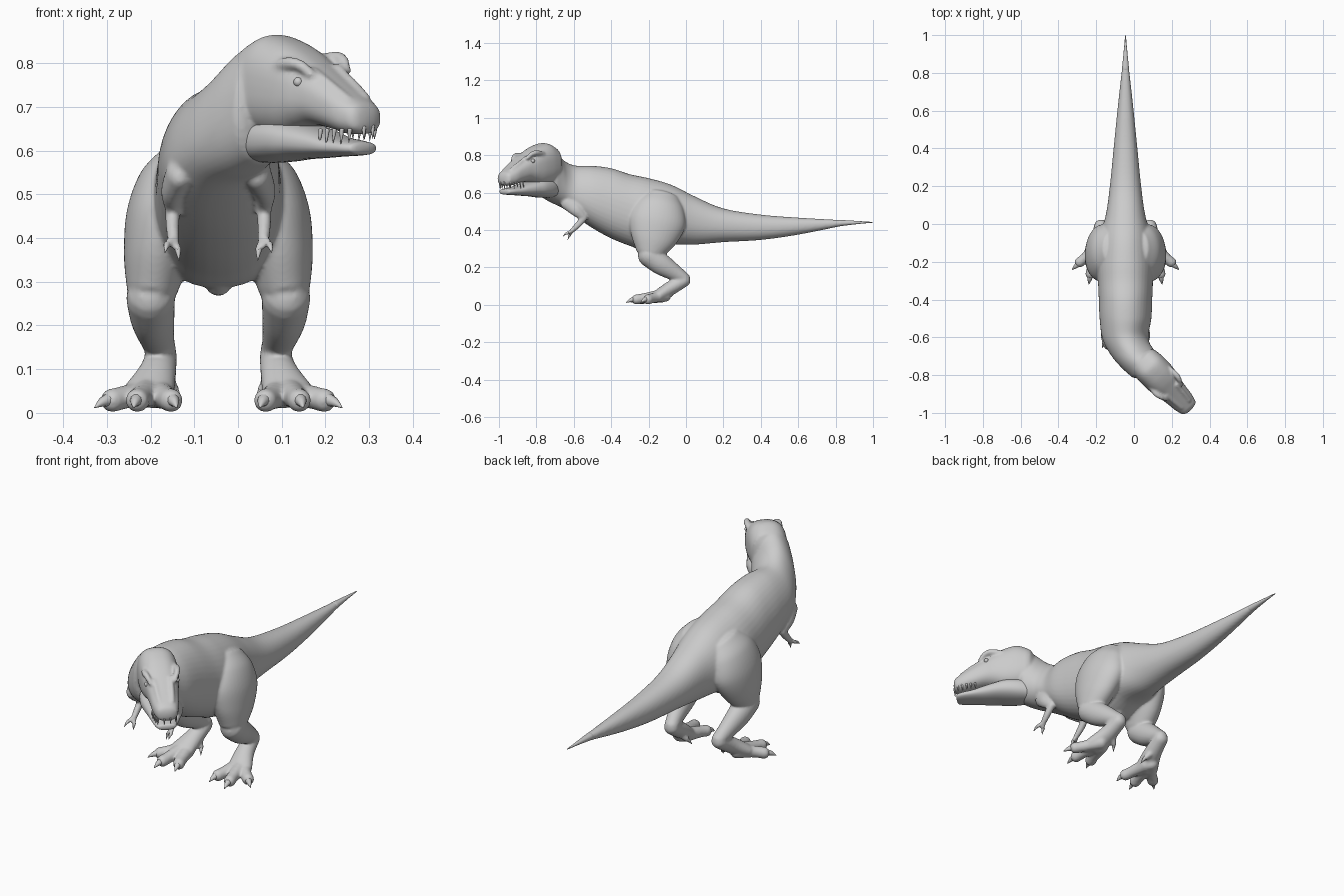
import bpy, bmesh, math
from mathutils import Vector

if "Cube" in bpy.data.objects:
    bpy.data.objects.remove(bpy.data.objects["Cube"])

CX = -0.045                      # symmetry plane of body and legs
YAW = math.radians(44)           # head turn
N = 40


def ring(c, u, v, egg=0.0):
    return [*c, *u, *v, egg]


def catmull(rings, steps=6):
    out = []
    for i in range(len(rings) - 1):
        a, b, c, d = (rings[max(0, min(len(rings) - 1, i + k))] for k in (-1, 0, 1, 2))
        for j in range(steps):
            t = j / steps
            out.append([0.5 * (2 * q + (r - p) * t + (2 * p - 5 * q + 4 * r - s) * t * t
                               + (3 * q - p - 3 * r + s) * t ** 3)
                        for p, q, r, s in zip(a, b, c, d)])
    return out + [rings[-1]]


def dome(end, prev, cap):
    d = (Vector(end[:3]) - Vector(prev[:3])).normalized()
    r = min(Vector(end[3:6]).length, Vector(end[6:9]).length) * cap
    res = []
    for deg in (25, 50, 70, 85):
        k, h = math.cos(math.radians(deg)), math.sin(math.radians(deg)) * r
        res.append([*(Vector(end[:3]) + d * h), *[x * k for x in end[3:9]], end[9]])
    return res


def loft(bm, rings, q=1.0, cap=1.0, n=N):
    """Skin smooth interpolated elliptical rings, with rounded ends."""
    rs = catmull(rings)
    rs = dome(rs[0], rs[1], cap)[::-1] + rs + dome(rs[-1], rs[-2], cap)
    loops = []
    for r in rs:
        c, u, v, egg = Vector(r[:3]), Vector(r[3:6]), Vector(r[6:9]), r[9]
        lp = []
        for i in range(n):
            a = 2 * math.pi * i / n
            co, si = math.cos(a), math.sin(a)
            x = math.copysign(abs(co) ** q, co) * (1 - egg * si)
            y = math.copysign(abs(si) ** q, si)
            lp.append(bm.verts.new(c + u * x + v * y))
        loops.append(lp)
    faces = [bm.faces.new(loops[0]), bm.faces.new(loops[-1])]
    for a, b in zip(loops, loops[1:]):
        for i in range(n):
            faces.append(bm.faces.new((a[i], a[(i + 1) % n], b[(i + 1) % n], b[i])))
    bmesh.ops.recalc_face_normals(bm, faces=faces)


def tube(bm, pts, n=24, cap=1.0):
    """Limb through (x, y, z, side radius, depth radius) points."""
    rings = []
    for i, p in enumerate(pts):
        t = Vector(pts[min(i + 1, len(pts) - 1)][:3]) - Vector(pts[max(i - 1, 0)][:3])
        t.normalize()
        u = Vector((1, 0, 0)) - t * t.x
        u.normalize()
        rings.append(ring(p[:3], u * p[3], t.cross(u) * p[4]))
    loft(bm, rings, cap=cap, n=n)


def spike(bm, base, tip, r, droop=0.0):
    m = [(a + b) / 2 for a, b in zip(base, tip)]
    tube(bm, [(*base, r, r), (m[0], m[1], m[2] + droop, r * .65, r * .65), (*tip, r * .08, r * .08)], n=10, cap=.5)


def finish(name, bm):
    me = bpy.data.meshes.new(name)
    bm.to_mesh(me)
    bm.free()
    me.polygons.foreach_set("use_smooth", [True] * len(me.polygons))
    ob = bpy.data.objects.new(name, me)
    bpy.context.collection.objects.link(ob)
    return ob


def trunk(x, y, top, bot, hw, yaw=0, egg=0.0):
    a = math.radians(yaw)
    return ring((x, y, (top + bot) / 2), (hw * math.cos(a), hw * math.sin(a), 0),
                (0, 0, (top - bot) / 2), egg)


def H(s, t, z):
    """Head space: s along the snout, t sideways, slightly rolled."""
    return (0.157 + s * math.sin(YAW) + t * math.cos(YAW),
            -0.835 - s * math.cos(YAW) + t * math.sin(YAW), z + .09 * t)


def head_ring(s, hw, top, bot, egg=0.0):
    x, y, _ = H(s, 0, 0)
    return trunk(x, y, top, bot, hw, 44, egg)


def side(sgn, pts):
    return [(CX + sgn * p[0], *p[1:]) for p in pts]


# Tail, torso and neck
body = bmesh.new()
loft(body, [
    trunk(CX, .85, .452, .425, .016), trunk(CX, .6, .466, .375, .043),
    trunk(CX, .4, .482, .347, .063), trunk(CX, .2, .515, .335, .083),
    trunk(CX, .05, .578, .322, .104), trunk(CX, -.08, .642, .32, .14, 0, .15),
    trunk(CX, -.2, .677, .285, .155, 0, .12), trunk(CX, -.3, .698, .315, .146, 0, .06),
    trunk(CX, -.4, .73, .355, .141, 0, .08), trunk(CX, -.5, .743, .41, .136, 0, .12),
    trunk(CX, -.595, .745, .475, .12, 6, .22), trunk(-.02, -.66, .775, .52, .104, 20, .25),
    trunk(.018, -.71, .825, .545, .095, 35, .2), trunk(.057, -.75, .855, .57, .09, 44, .1)],
    q=.93, cap=.4)
# Pelvis keel
tube(body, [(CX, -.21, .34, .04, .06), (CX, -.18, .29, .028, .035)], cap=.6)

# Skull
SKULL = [(-.15, .084, .848, .65), (-.10, .09, .865, .635), (-.04, .09, .85, .635),
         (.01, .084, .826, .65), (.05, .075, .80, .658), (.10, .067, .768, .65),
         (.15, .061, .737, .638), (.19, .05, .712, .638)]
loft(body, [head_ring(*r) for r in SKULL], q=.8, cap=.5)

for sg in (-1, 1):
    # Brow ridges and snout ridges
    tube(body, [(*H(-.03, sg * .07, .80), .013, .013), (*H(.02, sg * .073, .806), .015, .015),
                (*H(.05, sg * .067, .80), .013, .013), (*H(.075, sg * .056, .778), .01, .01)])
    tube(body, [(*H(.06, sg * .038, .785), .011, .011), (*H(.12, sg * .034, .748), .011, .011),
                (*H(.165, sg * .028, .718), .011, .011)])
    # Legs: thigh, shin, instep
    tube(body, side(sg, [(.075, -.13, .575, .06, .10), (.10, -.142, .52, .083, .135),
                         (.124, -.155, .44, .088, .152), (.143, -.175, .35, .074, .122),
                         (.152, -.192, .28, .058, .078)]), n=N, cap=.5)
    tube(body, side(sg, [(.155, -.20, .265, .056, .06), (.15, -.13, .215, .05, .058),
                         (.138, -.05, .165, .038, .042), (.13, -.01, .14, .034, .033)]))
    tube(body, side(sg, [(.13, -.01, .13, .036, .034), (.14, -.08, .09, .044, .038),
                         (.16, -.15, .045, .06, .034)]))
    # Toes
    for pts in ([(.155, -.11, .05), (.205, -.17, .038), (.245, -.205, .028)],
                [(.16, -.13, .05), (.176, -.22, .036), (.186, -.268, .028)],
                [(.14, -.13, .045), (.12, -.21, .034), (.107, -.25, .028)]):
        tube(body, side(sg, [(*p, r, r) for p, r in zip(pts, (.034, .027, .027))]), cap=.8)
    tube(body, side(sg, [(.12, -.07, .075, .018, .018), (.10, -.085, .05, .013, .013)]))
    # Arms
    tube(body, side(sg, [(.088, -.63, .55, .032, .045), (.106, -.585, .505, .025, .034),
                         (.104, -.548, .468, .018, .021)]))
    tube(body, side(sg, [(.104, -.546, .465, .018, .019), (.105, -.575, .43, .016, .017),
                         (.103, -.605, .40, .014, .013)]))
    for tip in ((.118, -.632, .383), (.093, -.622, .375)):
        tube(body, side(sg, [(.103, -.6, .403, .01, .01), (*tip, .009, .009)]), n=12)

ob = finish("body", body)
m = ob.modifiers.new("blend", 'REMESH')
m.mode = 'VOXEL'
m.voxel_size = .006
m.use_smooth_shade = True
m = ob.modifiers.new("soften", 'SMOOTH')
m.factor, m.iterations = .5, 7

# Tail tip
tail = bmesh.new()
loft(tail, [trunk(CX, .82, .454, .42, .019), trunk(CX, .92, .448, .432, .009),
            trunk(CX, .998, .443, .439, .002)], q=.93, cap=.8)
finish("tail_tip", tail)

# Lower jaw
jaw = bmesh.new()
JAW = [(-.17, .06, .67, .575), (-.11, .078, .675, .572), (-.05, .084, .675, .575), (0, .078, .664, .58),
       (.06, .067, .648, .583), (.11, .059, .632, .586), (.16, .051, .624, .588), (.185, .042, .62, .59)]
loft(jaw, [head_ring(*r) for r in JAW], q=.85, cap=.6)
finish("lower_jaw", jaw)

# Teeth
teeth = bmesh.new()
for sg in (-1, 1):
    for i in range(5):
        s = .10 + i * .021
        t = sg * (.052 - .012 * (i / 4) ** 2)
        spike(teeth, H(s, t, .652), H(s - .003, t * 1.02, .622 - .004 * (i % 2)), .0055)
    spike(teeth, H(.203, sg * .014, .655), H(.203, sg * .014, .625), .005)
finish("teeth", teeth)

# Eyes
eyes = bmesh.new()
for sg in (-1, 1):
    v = bmesh.ops.create_uvsphere(eyes, u_segments=16, v_segments=10, radius=.011)['verts']
    bmesh.ops.translate(eyes, verts=v, vec=H(.044, sg * .069, .763))
finish("eyes", eyes)

# Claws on feet and hands
claws = bmesh.new()
for sg in (-1, 1):
    for base, tip, r in (((.25, -.212, .03), (.283, -.242, .012), .016),
                         ((.187, -.275, .03), (.194, -.32, .012), .016),
                         ((.105, -.258, .03), (.095, -.297, .012), .016),
                         ((.10, -.085, .05), (.086, -.105, .022), .01),
                         ((.117, -.63, .385), (.122, -.658, .366), .008),
                         ((.093, -.62, .376), (.09, -.632, .348), .008)):
        b, t = side(sg, [base, tip])
        spike(claws, b, t, r, .003)
finish("claws", claws)
